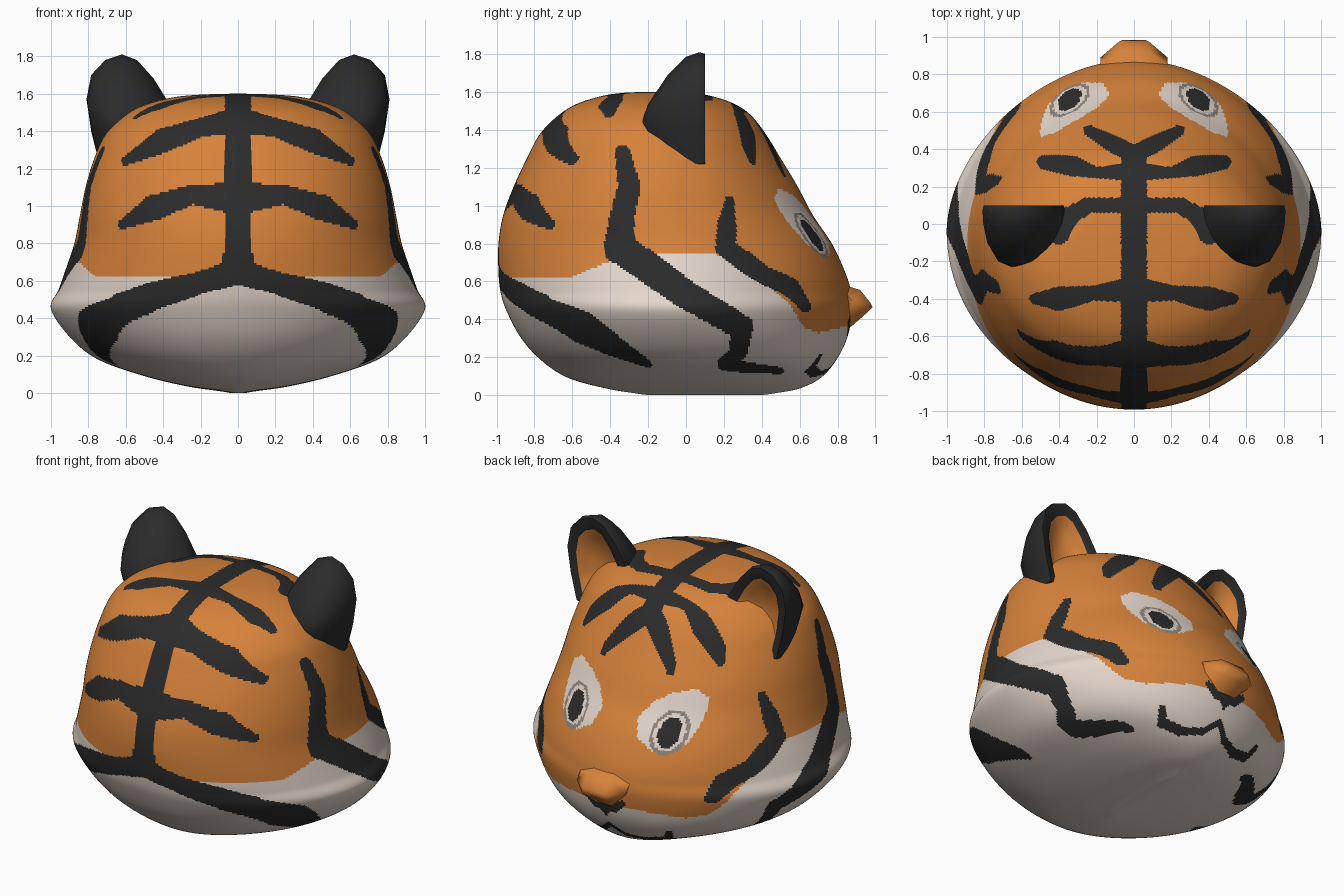
import bpy, bmesh, math

if "Cube" in bpy.data.objects:
    bpy.data.objects.remove(bpy.data.objects["Cube"])


def material(name, rgb):
    m = bpy.data.materials.new(name)
    m.diffuse_color = (*rgb, 1)
    m.use_nodes = True
    m.node_tree.nodes["Principled BSDF"].inputs["Base Color"].default_value = m.diffuse_color
    return m


MATS = [material("orange fur", (0.68, 0.225, 0.043)),
        material("black fur", (0.024, 0.024, 0.024)),
        material("cream fur", (0.77, 0.67, 0.60)),
        material("grey eye ring", (0.27, 0.23, 0.20))]
ORANGE, BLACK, CREAM, GREY = range(4)


def build(name, verts, faces, mats):
    me = bpy.data.meshes.new(name)
    me.from_pydata(verts, [], faces)
    for m in MATS:
        me.materials.append(m)
    me.polygons.foreach_set("material_index", mats)
    bm = bmesh.new()
    bm.from_mesh(me)
    bmesh.ops.recalc_face_normals(bm, faces=bm.faces)
    bm.to_mesh(me)
    bm.free()
    ob = bpy.data.objects.new(name, me)
    bpy.context.collection.objects.link(ob)
    bpy.ops.object.select_all(action='DESELECT')
    ob.select_set(True)
    bpy.context.view_layer.objects.active = ob
    bpy.ops.object.shade_smooth_by_angle(angle=math.radians(50))
    return ob


# Head slices: height, half width, rear y, face y
ROWS = [(0, .04, -.2, .4), (.01, .1, -.27, .47), (.035, .27, -.42, .6),
        (.09, .5, -.62, .71), (.18, .75, -.76, .79), (.3, .9, -.87, .85),
        (.45, 1, -.95, .88), (.55, .96, -.98, .87), (.65, .925, -.99, .84),
        (.8, .875, -.99, .77), (.95, .845, -.965, .67), (1.1, .815, -.91, .59),
        (1.25, .77, -.84, .5), (1.38, .71, -.77, .42), (1.48, .61, -.67, .34),
        (1.54, .5, -.57, .25), (1.58, .35, -.44, .13), (1.595, .2, -.34, .03),
        (1.6, .04, -.25, -.05)]

# Stripes as paths of (a, b, half width); a/b are the axes of one view
TOP = [[(0, .37, .05), (.12, .43, .045), (.24, .5, .03)],
       [(0, .28, .05), (.2, .275, .03), (.33, .31, .055), (.48, .33, .04)],
       [(0, .1, .04), (.25, .1, .04), (.33, .05, .05), (.4, -.06, .05)],
       [(0, -.35, .07), (.22, -.37, .04), (.4, -.4, .065), (.53, -.4, .03)]]
REAR = [[(0, 1.46, .07), (.2, 1.42, .05), (.4, 1.35, .065), (.6, 1.24, .025)],
        [(0, 1.04, .09), (.25, 1.06, .05), (.45, .99, .07), (.62, .9, .025)],
        [(0, .8, .06), (0, .67, .1)],
        [(0, .65, .07), (.2, .59, .06), (.45, .52, .075), (.62, .45, .085)]]
SIDE = [[(-.335, 1.28, .04), (-.3, 1.1, .06), (-.34, .93, .065),
         (-.35, .78, .085), (0, .53, .075), (.29, .36, .065), (.28, .23, .045),
         (.2, .17, .03)],
        [(.2, .165, .035), (.32, .145, .03), (.5, .13, .018)],
        [(.23, 1.03, .025), (.215, .9, .05), (.21, .78, .055), (.4, .64, .05),
         (.55, .57, .05), (.63, .47, .03)],
        [(-.88, .53, .06), (-.75, .46, .06), (-.55, .36, .085),
         (-.4, .27, .06), (-.2, .165, .02)]]
FACE = [[(0, .2, .018), (.08, .13, .018), (.2, .11, .018), (.33, .14, .018),
         (.37, .2, .018)],
        [(0, .33, .03), (.07, .34, .025), (.13, .39, .02)],
        [(0, .33, .03), (0, .28, .012)]]
PATCH = [(.13, .9), (.17, .8), (.28, .735), (.38, .73), (.46, .8), (.5, .92),
         (.5, 1.04), (.42, 1.09), (.3, 1.06), (.2, 1.0)]
CHEEK = [(-1, .62), (-.6, .625), (-.42, .7), (-.2, .745), (.15, .75), (.4, .6),
         (.55, .48), (.62, .36), (.7, .33), (1, .4)]


def boxed(paths):
    return [(p, min(a - r for a, b, r in p), max(a + r for a, b, r in p),
             min(b - r for a, b, r in p), max(b + r for a, b, r in p)) for p in paths]


TOP, REAR, SIDE, FACE = map(boxed, (TOP, REAR, SIDE, FACE))


def on_stripe(paths, u, v):
    for path, u0, u1, v0, v1 in paths:
        if not (u0 < u < u1 and v0 < v < v1):
            continue
        for (a, b, r), (c, d, s) in zip(path, path[1:]):
            t = ((u - a) * (c - a) + (v - b) * (d - b)) / ((c - a) ** 2 + (d - b) ** 2)
            t = min(1, max(0, t))
            if math.hypot(u - a - t * (c - a), v - b - t * (d - b)) < r + t * (s - r):
                return True
    return False


def inside(poly, u, v):
    hit = False
    for (a, b), (c, d) in zip(poly, poly[1:] + poly[:1]):
        if (b > v) != (d > v) and u < a + (v - b) * (c - a) / (d - b):
            hit = not hit
    return hit


def head_colour(x, y, z):
    x = abs(x)
    if y > .3:
        # Eyes: pupil, cream ring, grey ring, patch
        dx, dz = x - .345, z - .845
        for rx, rz, c in ((.063, .083, BLACK), (.088, .102, CREAM), (.108, .122, GREY)):
            if (dx / rx) ** 2 + (dz / rz) ** 2 < 1:
                return c
        if inside(PATCH, x, z):
            return CREAM
        if on_stripe(FACE, x, z):
            return BLACK
    if x < .07 and z > .6 and y < .39 and (y < 0 or z > 1.2):
        return BLACK
    if ((z > 1.1 and on_stripe(TOP, x, y)) or (y < -.2 and on_stripe(REAR, x, z))
            or (x > .4 and on_stripe(SIDE, y, z))):
        return BLACK
    for (a, b), (c, d) in zip(CHEEK, CHEEK[1:]):
        if a <= y <= c:
            return CREAM if z < b + (d - b) * (y - a) / (c - a) else ORANGE
    return ORANGE


def spline(rows, sub):
    pts = [rows[0]] + rows + [rows[-1]]
    for i in range(1, len(pts) - 2):
        for k in range(sub):
            t = k / sub
            yield [0.5 * (2 * q + (r - p) * t + (2 * p - 5 * q + 4 * r - s) * t * t
                          + (3 * q - p - 3 * r + s) * t ** 3)
                   for p, q, r, s in zip(*pts[i - 1:i + 3])]
    yield rows[-1]


# Head: stacked oval slices, a little pinched between cheek and muzzle
N = 400
verts, faces = [], []
slices = list(spline(ROWS, 12))
for z, w, b, f in slices:
    pinch = 2 / (2 - .2 * math.exp(-((z - .45) / .22) ** 2))
    for k in range(N):
        s, c = math.sin(2 * math.pi * k / N), math.cos(2 * math.pi * k / N)
        e = pinch if c > 0 else 1
        verts.append((w * math.copysign(abs(s) ** e, s),
                      (b + f) / 2 + (f - b) / 2 * math.copysign(abs(c) ** e, c), z))
for j in range(len(slices) - 1):
    for k in range(N):
        m = (k + 1) % N
        faces.append((j * N + k, j * N + m, j * N + N + m, j * N + N + k))
mats = []
for q in faces:
    mats.append(head_colour(*[sum(verts[i][a] for i in q) / 4 for a in range(3)]))
faces += [tuple(range(N)), tuple(range(len(verts) - N, len(verts)))]
mats += [CREAM, BLACK]
build("head", verts, faces, mats)

# Ears: rounded back shell, black rim, hollow orange inside
OUTLINE = [(.37, 1.55), (.45, 1.68), (.54, 1.78), (.62, 1.81), (.71, 1.78),
           (.785, 1.7), (.81, 1.57), (.785, 1.4), (.74, 1.22), (.6, 1.2), (.44, 1.35)]
# ring: x scale, z scale, y
RINGS = [(.25, .08, -.23), (.6, .3, -.2), (.88, .68, -.1), (.98, .94, 0),
         (1, 1, .07), (.97, .98, .1), (.7, .78, .09), (.55, .6, .04), (.2, .25, .01)]
for side, name in ((1, "right_ear"), (-1, "left_ear")):
    n = len(OUTLINE)
    ev = [(side * (.6 + (x - .6) * sx), y, 1.42 + (z - 1.42) * sz)
          for sx, sz, y in RINGS for x, z in OUTLINE]
    ef, em = [], []
    for j in range(len(RINGS) - 1):
        for k in range(n):
            m = (k + 1) % n
            ef.append((j * n + k, j * n + m, j * n + n + m, j * n + n + k))
            em.append(ORANGE if j >= 6 else BLACK)
    ef += [tuple(range(n)), tuple(range(len(ev) - n, len(ev)))]
    build(name, ev, ef, em + [BLACK, ORANGE])

# Nose: small faceted wedge
bm = bmesh.new()
for x, y, z in ((.07, .84, .58), (.08, .92, .555), (.18, .85, .53), (.18, .89, .48),
                (.08, .975, .485), (.06, .985, .465), (.1, .95, .43), (.06, .87, .36),
                (.13, .82, .42)):
    for s in (1, -1):
        bm.verts.new((s * x, y, z))
bmesh.ops.convex_hull(bm, input=bm.verts)
bm.verts.index_update()
nv = [tuple(v.co) for v in bm.verts]
nf = [tuple(v.index for v in f.verts) for f in bm.faces]
bm.free()
build("nose", nv, nf, [ORANGE] * len(nf))
